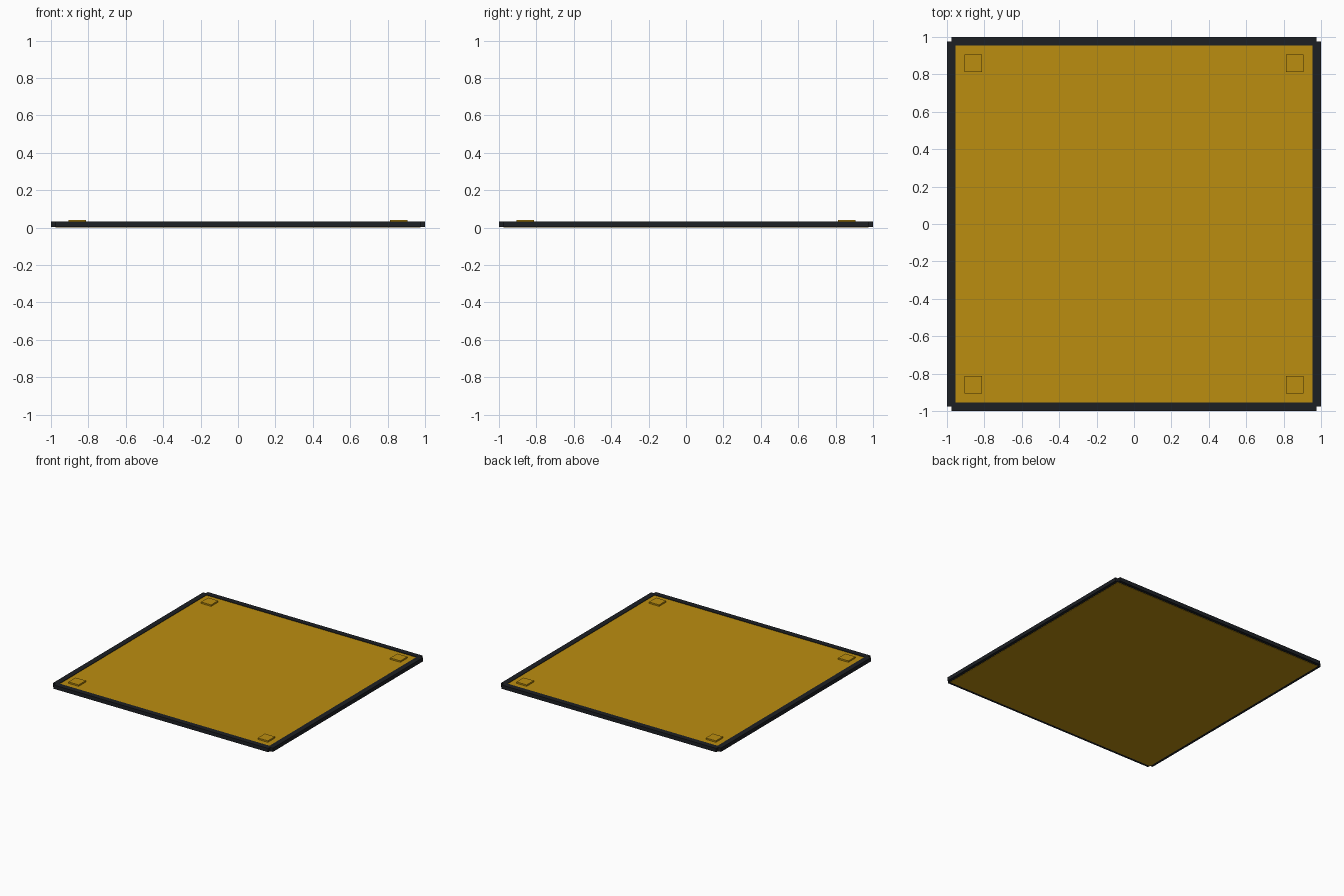
import bpy

if "Cube" in bpy.data.objects:
    bpy.data.objects.remove(bpy.data.objects["Cube"])


def material(name, color):
    m = bpy.data.materials.new(name)
    m.diffuse_color = color
    m.use_nodes = True
    m.node_tree.nodes["Principled BSDF"].inputs["Base Color"].default_value = m.diffuse_color
    return m


def box(name, lo, hi, mat):
    bpy.ops.mesh.primitive_cube_add(size=1, location=[(a + b) / 2 for a, b in zip(lo, hi)])
    ob = bpy.context.object
    ob.name = name
    ob.scale = [b - a for a, b in zip(lo, hi)]
    bpy.ops.object.transform_apply(location=False, rotation=False, scale=True)
    ob.data.materials.append(mat)
    return ob


ochre = material("ochre", (0.50, 0.27, 0.005, 1))
dark = material("dark_trim", (0.012, 0.014, 0.017, 1))

# Flat panel
box("panel", (-0.975, -0.975, 0), (0.975, 0.975, 0.03), ochre)

# Edge trim, leaving small notches at the corners
for s, a, b in ((-1, "front", "left"), (1, "back", "right")):
    lo, hi = sorted((s * 0.955, s * 1.0))
    box(a + "_trim", (-0.975, lo, 0.003), (0.975, hi, 0.034), dark)
    box(b + "_trim", (lo, -0.975, 0.003), (hi, 0.975, 0.034), dark)

# Raised corner pads
for x in (-0.86, 0.86):
    for y in (-0.86, 0.86):
        box("corner_pad", (x - 0.046, y - 0.046, 0.025), (x + 0.046, y + 0.046, 0.042), ochre)
